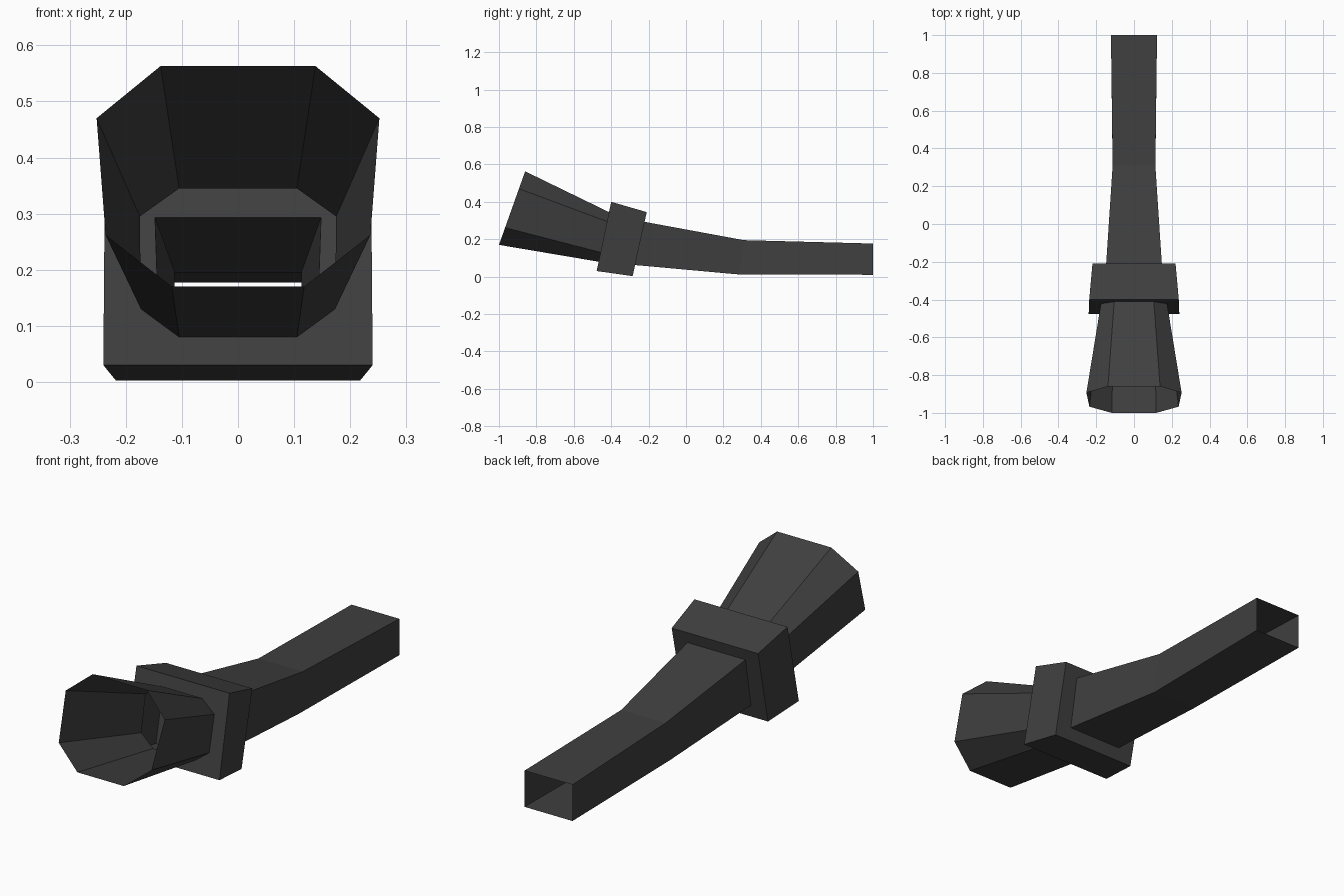
import bpy
import bmesh

cube = bpy.data.objects.get("Cube")
if cube:
    bpy.data.objects.remove(cube, do_unlink=True)

# One dark grey for the whole model
COLOR = (0.05, 0.05, 0.05, 1)
grey = bpy.data.materials.new("dark_grey")
grey.use_nodes = True
grey.diffuse_color = COLOR
grey.node_tree.nodes["Principled BSDF"].inputs["Base Color"].default_value = COLOR


def ring(half, plane):
    """Mirror (x, z) points, listed top to bottom, lying on a tilted plane.

    plane is (y, z, slope): a point on the plane and its lean dy/dz.
    """
    y0, z0, slope = plane
    side = [(x, y0 + (z - z0) * slope, z) for x, z in half]
    return side + [(-x, y, z) for x, y, z in reversed(side)]


def square(top, z_top, bottom, z_bottom):
    """Rectangle with doubled corners, so it pairs with an octagon."""
    return [(top, z_top)] * 2 + [(bottom, z_bottom)] * 2


def loft(name, rings):
    """Open shell through a series of matching rings."""
    bm = bmesh.new()
    loops = [[bm.verts.new(p) for p in r] for r in rings]
    n = len(loops[0])
    for a, b in zip(loops, loops[1:]):
        for i in range(n):
            j = (i + 1) % n
            bm.faces.new((a[i], a[j], b[j], b[i]))
    bmesh.ops.remove_doubles(bm, verts=bm.verts, dist=0.0001)
    bmesh.ops.recalc_face_normals(bm, faces=bm.faces)
    mesh = bpy.data.meshes.new(name)
    bm.to_mesh(mesh)
    bm.free()
    mesh.materials.append(grey)
    obj = bpy.data.objects.new(name, mesh)
    bpy.context.collection.objects.link(obj)
    return obj


# Tilted planes of the funnel mouth and of the two collar faces
MOUTH = (-0.86, 0.563, 0.356)
FRONT = (-0.40, 0.40, 0.21)
BACK = (-0.21, 0.345, 0.22)

# Flared eight-sided funnel, open at both ends
throat = ring([(0.105, 0.345), (0.175, 0.295), (0.173, 0.13), (0.105, 0.08)], FRONT)
mouth = ring([(0.138, 0.563), (0.252, 0.47), (0.236, 0.262), (0.118, 0.17)], MOUTH)
loft("funnel", [mouth, throat])

# Hollow collar with an octagonal hole in front and a square one behind
neck = ring(square(0.148, 0.293, 0.14, 0.062), BACK)
loft("collar", [
    throat,
    ring(square(0.237, 0.40, 0.24, 0.03), FRONT),
    ring(square(0.22, 0.345, 0.218, 0.003), BACK),
    neck,
])

# Bent square pipe, open at the rear
loft("pipe", [
    neck,
    ring(square(0.113, 0.195, 0.113, 0.012), (0.31, 0.195, 0.16)),
    ring(square(0.122, 0.177, 0.122, 0.01), (1.0, 0, 0)),
])
